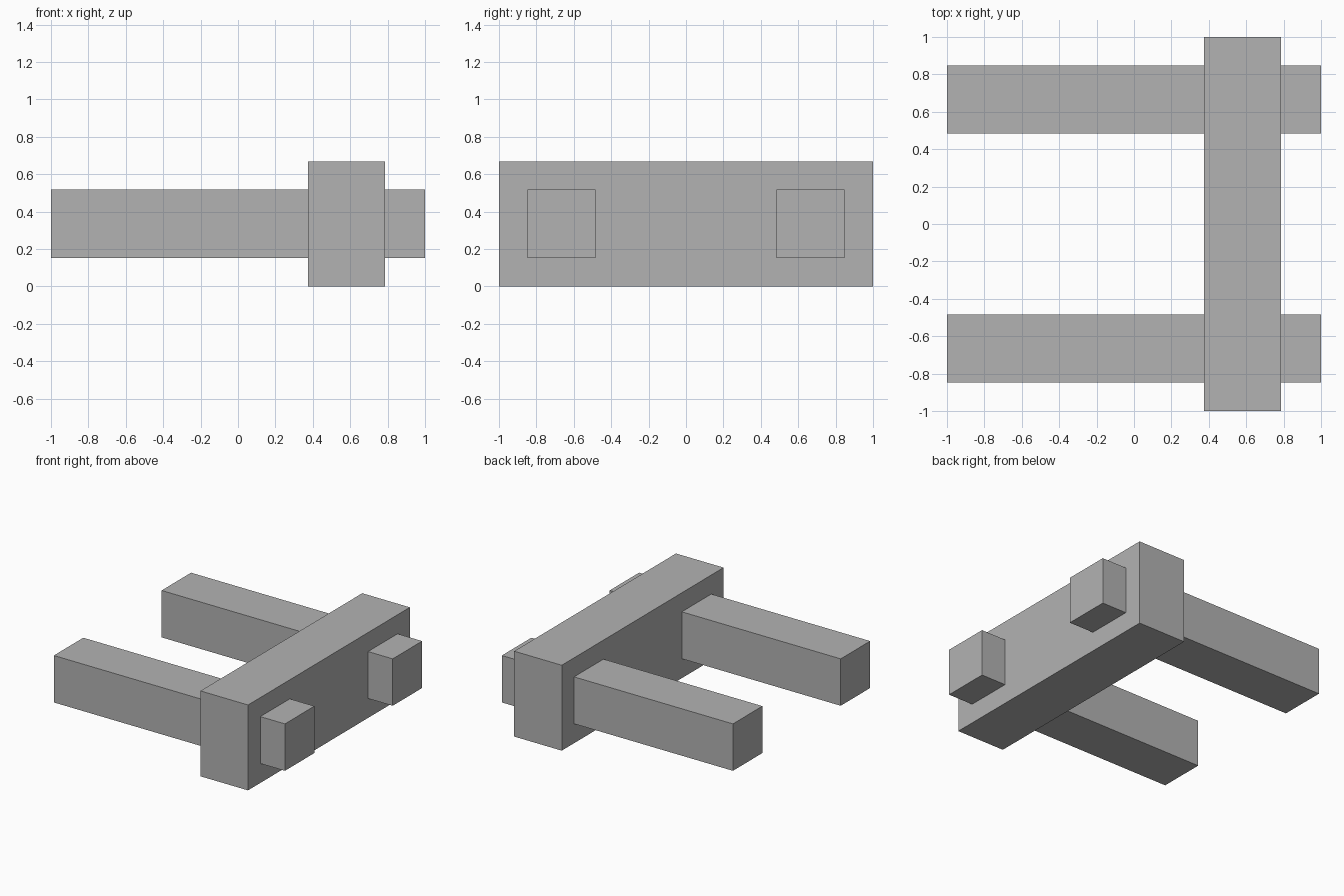
import bpy

old = bpy.data.objects.get("Cube")
if old:
    bpy.data.objects.remove(old, do_unlink=True)

grey = bpy.data.materials.new("plain grey")
grey.use_nodes = True
colour = (0.45, 0.45, 0.45, 1)
grey.diffuse_color = colour
grey.node_tree.nodes["Principled BSDF"].inputs["Base Color"].default_value = colour


def block(name, low, high):
    """Add a box spanning two opposite corners."""
    centre = [(a + b) / 2 for a, b in zip(low, high)]
    bpy.ops.mesh.primitive_cube_add(size=1, location=centre)
    obj = bpy.context.object
    obj.name = name
    obj.scale = [b - a for a, b in zip(low, high)]
    bpy.ops.object.transform_apply(location=False, rotation=False, scale=True)
    obj.data.materials.append(grey)
    return obj


# Upright cross bar
block("cross_bar", (0.375, -1, 0), (0.787, 1, 0.668))

# Two parallel beams passing through the cross bar
for name, y in (("front_beam", -0.666), ("back_beam", 0.666)):
    block(name, (-1, y - 0.182, 0.152), (1, y + 0.182, 0.519))
